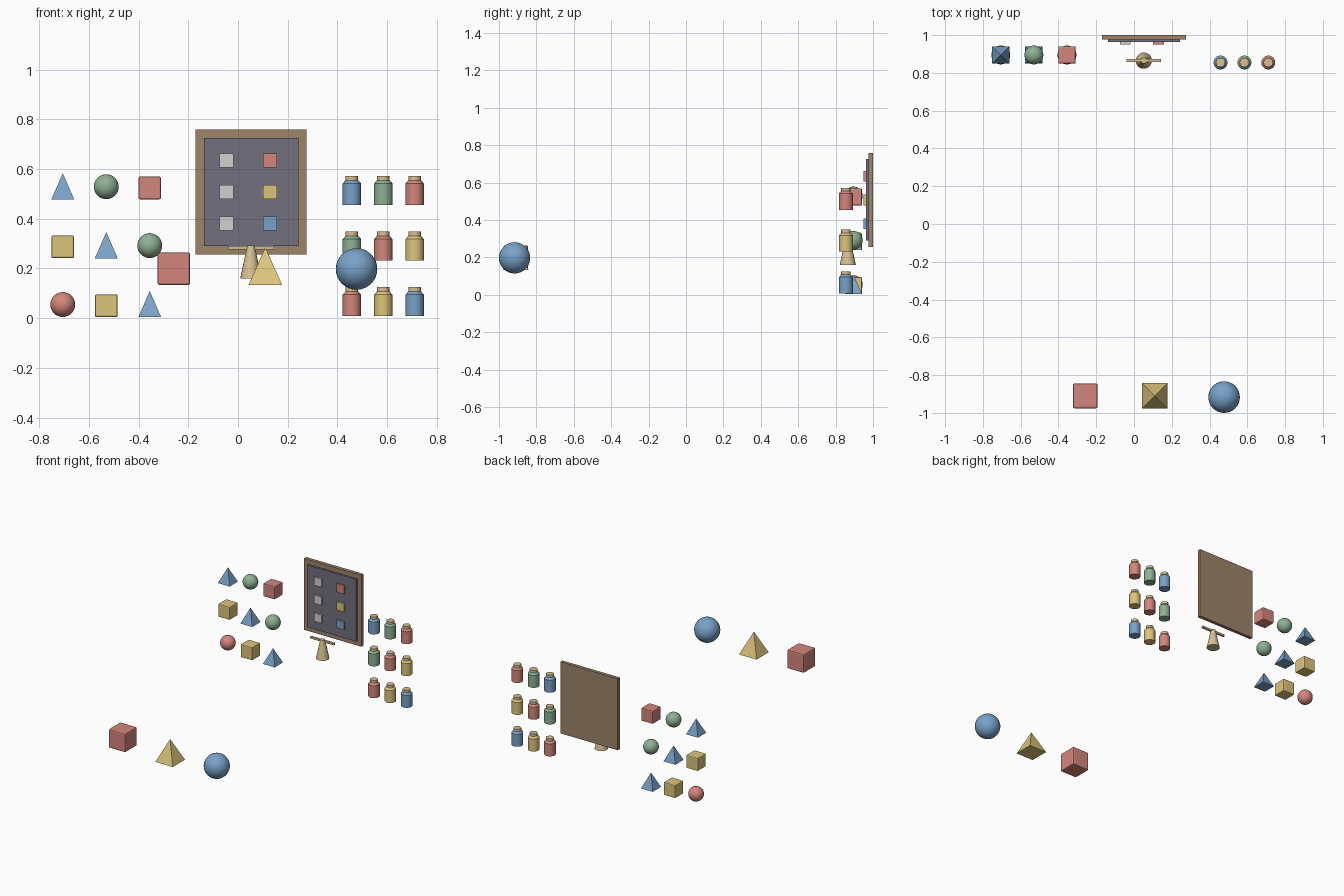
import bpy, bmesh, math
from mathutils import Matrix, Vector

if "Cube" in bpy.data.objects:
    bpy.data.objects.remove(bpy.data.objects["Cube"])

COLORS = {
    "red": (0.65, 0.24, 0.20), "blue": (0.19, 0.36, 0.58),
    "green": (0.27, 0.44, 0.29), "yellow": (0.72, 0.56, 0.20),
    "wood": (0.34, 0.23, 0.14), "slate": (0.17, 0.16, 0.20),
    "white": (0.66, 0.64, 0.60), "tan": (0.68, 0.53, 0.28),
}
MATS = {}
for key, rgb in COLORS.items():
    MATS[key] = bpy.data.materials.new(key + "_paint")
    MATS[key].diffuse_color = (*rgb, 1)


def finish(bm, name, color, loc, smooth=False):
    bmesh.ops.recalc_face_normals(bm, faces=bm.faces)
    me = bpy.data.meshes.new(name)
    bm.to_mesh(me)
    bm.free()
    ob = bpy.data.objects.new(name, me)
    ob.location = loc
    bpy.context.collection.objects.link(ob)
    me.materials.append(MATS[color])
    if smooth:
        bpy.context.view_layer.objects.active = ob
        bpy.ops.object.select_all(action='DESELECT')
        ob.select_set(True)
        bpy.ops.object.shade_smooth_by_angle(angle=math.radians(35))
    return ob


def box(name, color, loc, size, bevel=0):
    bm = bmesh.new()
    bmesh.ops.create_cube(bm, size=1)
    bmesh.ops.scale(bm, vec=size, verts=bm.verts)
    ob = finish(bm, name, color, loc)
    if bevel:
        mod = ob.modifiers.new("soft_edges", 'BEVEL')
        mod.width, mod.segments = bevel, 2
    return ob


def ball(name, color, loc, r):
    bm = bmesh.new()
    bmesh.ops.create_uvsphere(bm, u_segments=32, v_segments=16, radius=r)
    return finish(bm, name, color, loc, True)


def pyramid(name, color, base, half, height):
    bm = bmesh.new()
    bmesh.ops.create_cone(bm, cap_ends=True, segments=4, radius1=half * math.sqrt(2),
                          radius2=0, depth=height)
    # turn the square base parallel to the axes
    if max(abs(v.co.x) for v in bm.verts) > half * 1.2:
        bmesh.ops.rotate(bm, verts=bm.verts, matrix=Matrix.Rotation(math.pi / 4, 3, 'Z'))
    return finish(bm, name, color, Vector(base) + Vector((0, 0, height / 2)))


def lathe(name, color, loc, profile, segments=20):
    bm = bmesh.new()
    rings = [[bm.verts.new((r * math.cos(2 * math.pi * i / segments),
                            r * math.sin(2 * math.pi * i / segments), z))
              for i in range(segments)] for r, z in profile]
    for a, b in zip(rings, rings[1:]):
        for i in range(segments):
            j = (i + 1) % segments
            bm.faces.new((a[i], a[j], b[j], b[i]))
    bm.faces.new(rings[0])
    bm.faces.new(rings[-1])
    return finish(bm, name, color, loc, True)


# wall of small solids, bottom row first
solids = [[("ball", "red"), ("cube", "yellow"), ("pyramid", "blue")],
          [("cube", "yellow"), ("pyramid", "blue"), ("ball", "green")],
          [("pyramid", "blue"), ("ball", "green"), ("cube", "red")]]
for row, line in enumerate(solids):
    for col, (kind, color) in enumerate(line):
        x, y, z = -0.705 + 0.175 * col, 0.895, 0.237 * row
        name = f"small_{kind}_{row}_{col}"
        if kind == "ball":
            ball(name, color, (x, y, z + 0.055), 0.05)
        elif kind == "cube":
            box(name, color, (x, y, z + 0.05), (0.091,) * 3, 0.006)
        else:
            pyramid(name, color, (x, y, z + 0.004), 0.046, 0.105)

# wall of stoppered bottles, bottom row first
bottles = [("red", "yellow", "blue"), ("green", "red", "yellow"), ("blue", "green", "red")]
for row, line in enumerate(bottles):
    for col, color in enumerate(line):
        p = (0.458 + 0.1265 * col, 0.855, 0.008 + 0.2235 * row)
        lathe(f"bottle_{row}_{col}", color, p, [(0.037, 0), (0.037, 0.087), (0.025, 0.1)])
        lathe(f"bottle_stopper_{row}_{col}", "tan", p, [(0.025, 0.098), (0.025, 0.117)])

# framed board with two columns of tiles
box("board_frame", "wood", (0.053, 0.988, 0.508), (0.446, 0.024, 0.502))
box("board_panel", "slate", (0.053, 0.970, 0.508), (0.38, 0.014, 0.436))
for row, color in enumerate(("blue", "yellow", "red")):
    z = 0.381 + 0.1265 * row
    box(f"blank_tile_{row}", "white", (-0.046, 0.957, z), (0.057, 0.014, 0.057))
    box(f"color_tile_{row}", color, (0.129, 0.957, z), (0.057, 0.014, 0.057))

# tapered stand with crossbar
lathe("stand_post", "tan", (0.052, 0.865, 0), [(0.043, 0.16), (0.015, 0.292)])
box("stand_crossbar", "tan", (0.052, 0.865, 0.283), (0.184, 0.015, 0.013))

# large floating solids at the front
box("large_cube", "red", (-0.258, -0.91, 0.199), (0.131,) * 3, 0.008)
pyramid("large_pyramid", "yellow", (0.11, -0.91, 0.133), 0.068, 0.152)
ball("large_ball", "blue", (0.477, -0.9165, 0.198), 0.0835)

for m in bpy.data.materials:
    if m.users and not m.is_grease_pencil:
        m.use_nodes = True
        m.node_tree.nodes["Principled BSDF"].inputs["Base Color"].default_value = m.diffuse_color
